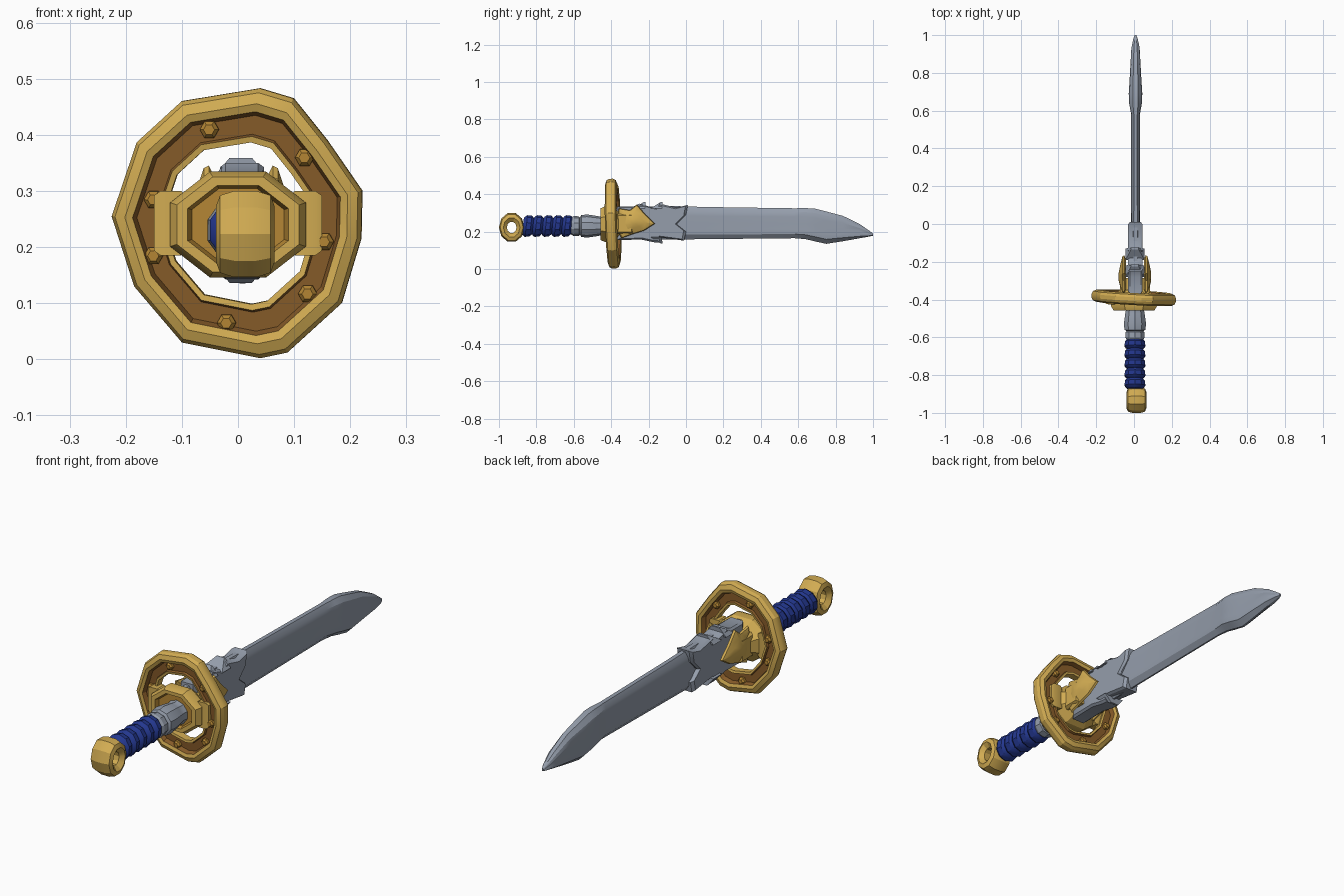
import bpy, bmesh, math
from mathutils import Vector, Matrix

if "Cube" in bpy.data.objects:
    bpy.data.objects.remove(bpy.data.objects["Cube"])


def material(name, rgb):
    m = bpy.data.materials.new(name)
    m.diffuse_color = (*rgb, 1)
    m.use_nodes = True
    m.node_tree.nodes["Principled BSDF"].inputs["Base Color"].default_value = m.diffuse_color
    return m


GOLD = material("gold", (0.64, 0.41, 0.085))
BROWN = material("dark_bronze", (0.24, 0.105, 0.022))
AMBER = material("amber", (0.46, 0.24, 0.035))
STEEL = material("steel", (0.30, 0.34, 0.41))
BLUE = material("blue_wrap", (0.017, 0.038, 0.27))


def loft(name, rings, mats, closed=False, rule=None, angle=30):
    """Skin a list of equal-length point rings; cap the ends or close the loop."""
    bm = bmesh.new()
    rows = [[bm.verts.new(p) for p in r] for r in rings]
    n = len(rows[0])
    for i in range(len(rows) if closed else len(rows) - 1):
        a, b = rows[i], rows[(i + 1) % len(rows)]
        for j in range(n):
            f = bm.faces.new((a[j], a[(j + 1) % n], b[(j + 1) % n], b[j]))
            f.material_index = rule(i) if rule else 0
    if not closed:
        bm.faces.new(rows[0])
        f = bm.faces.new(rows[-1])
        f.material_index = rule(len(rows) - 1) if rule else 0
    bmesh.ops.recalc_face_normals(bm, faces=bm.faces)
    me = bpy.data.meshes.new(name)
    bm.to_mesh(me)
    bm.free()
    for m in mats:
        me.materials.append(m)
    me.polygons.foreach_set("use_smooth", [True] * len(me.polygons))
    me.set_sharp_from_angle(angle=math.radians(angle))
    ob = bpy.data.objects.new(name, me)
    bpy.context.collection.objects.link(ob)
    return ob


def ring_y(y, rx, rz, n=10, cx=0.005, cz=0.23, turn=0.5):
    """Polygon ring around the sword's long axis."""
    return [(cx + rx * math.cos(2 * math.pi * (k + turn) / n), y,
             cz + rz * math.sin(2 * math.pi * (k + turn) / n)) for k in range(n)]


def slab(name, outline, layers, mat):
    """Side outline (y, z) stacked along x; each layer is (x, scale about the middle)."""
    cy = sum(p[0] for p in outline) / len(outline)
    cz = sum(p[1] for p in outline) / len(outline)
    return loft(name, [[(x, cy + (y - cy) * s, cz + (z - cz) * s) for y, z in outline]
                       for x, s in layers], [mat])


def box(name, lo, hi, mat):
    return slab(name, [(lo[1], lo[2]), (hi[1], lo[2]), (hi[1], hi[2]), (lo[1], hi[2])],
                [(lo[0], 0.85), (lo[0] + 0.012, 1), (hi[0] - 0.012, 1), (hi[0], 0.85)], mat)


# Blade: bevelled section along y (y, bottom, top, half thickness)
stations = [(-0.40, 0.165, 0.325, 0.024), (-0.1, 0.158, 0.338, 0.025), (0.1, 0.16, 0.332, 0.023),
            (0.58, 0.165, 0.325, 0.023), (0.64, 0.16, 0.326, 0.034), (0.69, 0.148, 0.323, 0.036),
            (0.75, 0.135, 0.308, 0.032), (0.84, 0.149, 0.284, 0.027), (0.93, 0.165, 0.24, 0.022),
            (0.98, 0.174, 0.205, 0.012), (1.0, 0.178, 0.19, 0.004)]
section = [(0.15, 0), (0.9, 0.14), (1, 0.3), (0.85, 0.5), (1, 0.72), (0.85, 0.87), (0.4, 1)]
section += [(-x, f) for x, f in reversed(section)]
loft("blade", [[(0.008 + x * t, y, lo + f * (hi - lo)) for x, f in section]
               for y, lo, hi, t in stations], [STEEL], angle=20)

# Ragged blade collar plates and thorns
slab("collar_plate", [(-0.37, 0.155), (-0.24, 0.158), (-0.17, 0.143), (-0.14, 0.142), (-0.145, 0.17),
                      (-0.01, 0.152), (0.0, 0.20), (-0.05, 0.24), (0.0, 0.29), (0.01, 0.343),
                      (-0.05, 0.328), (-0.14, 0.35), (-0.16, 0.325), (-0.20, 0.335),
                      (-0.25, 0.35), (-0.28, 0.335), (-0.37, 0.335)],
     [(-0.032, 0.92), (-0.022, 1), (0.036, 1), (0.046, 0.92)], STEEL)
for i, (y, z, s) in enumerate([(-0.24, 0.335, 1), (-0.15, 0.335, 1), (-0.15, 0.16, -1)]):
    loft(f"collar_thorn_{i}", [[(0.005 + (0.04 - 0.02 * h) * a, y + 0.022 * (1 - 0.8 * h) * b + 0.02 * h,
                                z + s * 0.024 * h) for a, b in ((-1, -1), (1, -1), (1, 1), (-1, 1))]
                               for h in (-0.5, 0, 1)], [STEEL])

# Guard ring: faceted outline swept with a grooved section
outline = [(0.04, 0.483), (0.1, 0.465), (0.16, 0.39), (0.222, 0.30), (0.22, 0.215), (0.185, 0.1),
           (0.088, 0.012), (0.04, 0.002), (-0.1, 0.03), (-0.185, 0.13), (-0.225, 0.255),
           (-0.18, 0.387), (-0.1, 0.46)]
GUARD = Vector((0, -0.39, 0.243))
TILT = Matrix.Rotation(-0.055, 3, 'Z') @ Matrix.Rotation(0.035, 3, 'X')
half = [(0.60, 0.016), (0.645, 0.018), (0.66, 0.008), (0.80, 0.008), (0.83, 0.027), (0.89, 0.032),
        (0.97, 0.024), (1.0, 0.010)]
profile = [(f, -d) for f, d in half] + [(f, d) for f, d in reversed(half)]
brown = {1, 2, 3, 11, 12, 13}
loft("guard_ring", [[GUARD + TILT @ Vector((x * f, d, (z - 0.243) * f)) for x, z in outline]
                    for f, d in profile], [GOLD, BROWN], True, lambda i: int(i in brown), 25)

# Studs in the guard groove, on both faces
studs = [(-0.05, 0.41), (0.12, 0.36), (0.155, 0.21), (0.125, 0.117), (-0.02, 0.065),
         (-0.15, 0.185), (-0.15, 0.285)]
for i, (x, z) in enumerate(studs):
    loft(f"guard_stud_{i}", [[GUARD + TILT @ Vector((x + r * math.cos(k * math.pi / 3), d,
                              z - 0.243 + r * math.sin(k * math.pi / 3))) for k in range(6)]
                             for d, r in ((-0.026, 0.010), (-0.018, 0.017), (0.018, 0.017), (0.026, 0.010))],
         [AMBER])

# Hub inside the ring, with a recessed amber seat, and its side arms
loft("guard_hub", [ring_y(y, 0.131 * f, 0.102 * f, 8, 0, 0.24) for y, f in
                   ((-0.345, 0.6), (-0.375, 0.8), (-0.40, 0.98), (-0.435, 1), (-0.457, 0.9),
                    (-0.457, 0.74), (-0.438, 0.68))], [GOLD, AMBER], rule=lambda i: int(i > 4))
for s in (-1, 1):
    x0, x1 = sorted((s * 0.09, s * 0.15))
    box(f"hub_arm_{s}", (x0, -0.425, 0.185), (x1, -0.375, 0.30), GOLD)

# Arrow-shaped side fins and the block that carries them
box("fin_block", (-0.075, -0.37, 0.19), (0.085, -0.285, 0.295), GOLD)
fin = [(-0.375, 0.225), (-0.345, 0.165), (-0.29, 0.185), (-0.225, 0.205), (-0.165, 0.243),
       (-0.215, 0.29), (-0.262, 0.345), (-0.30, 0.315), (-0.36, 0.325)]
for s in (-1, 1):
    slab(f"side_fin_{s}", fin, [(0.005 + s * x, f) for x, f in
                                ((0.048, 0.8), (0.057, 1), (0.066, 0.95), (0.078, 0.55), (0.086, 0.2))], GOLD)

# Steel neck between guard and grip
loft("neck", [ring_y(y, r, r, 10) for y, r in
              ((-0.43, 0.056), (-0.455, 0.05), (-0.475, 0.054), (-0.53, 0.062), (-0.56, 0.058),
               (-0.567, 0.046), (-0.573, 0.052), (-0.60, 0.054), (-0.615, 0.045))], [STEEL])

# Wrapped grip: five stacked beads
beads = []
for i in range(5):
    y = -0.61 - i * 0.052
    beads += [(y, 0.043), (y - 0.012, 0.055), (y - 0.036, 0.058), (y - 0.047, 0.051)]
beads.append((-0.872, 0.043))
loft("grip", [[(x, y + 0.12 * (z - 0.23), z) for x, y, z in ring_y(y, r, r, 10)] for y, r in beads],
     [BLUE], angle=35)

# Ring pommel with a cross hole
pommel = [(0.028, -0.034), (0.048, -0.052), (0.066, -0.045), (0.076, -0.02), (0.076, 0.02),
          (0.066, 0.045), (0.048, 0.052), (0.028, 0.034)]
loft("pommel", [[(0.013 + x, -0.932 + 0.93 * r * math.cos(math.pi * k / 5),
                  0.223 + 1.1 * r * math.sin(math.pi * k / 5)) for k in range(10)]
                for r, x in [(r if r < 0.07 else 0.0735, x) for r, x in pommel]],
     [GOLD], closed=True, angle=25)
